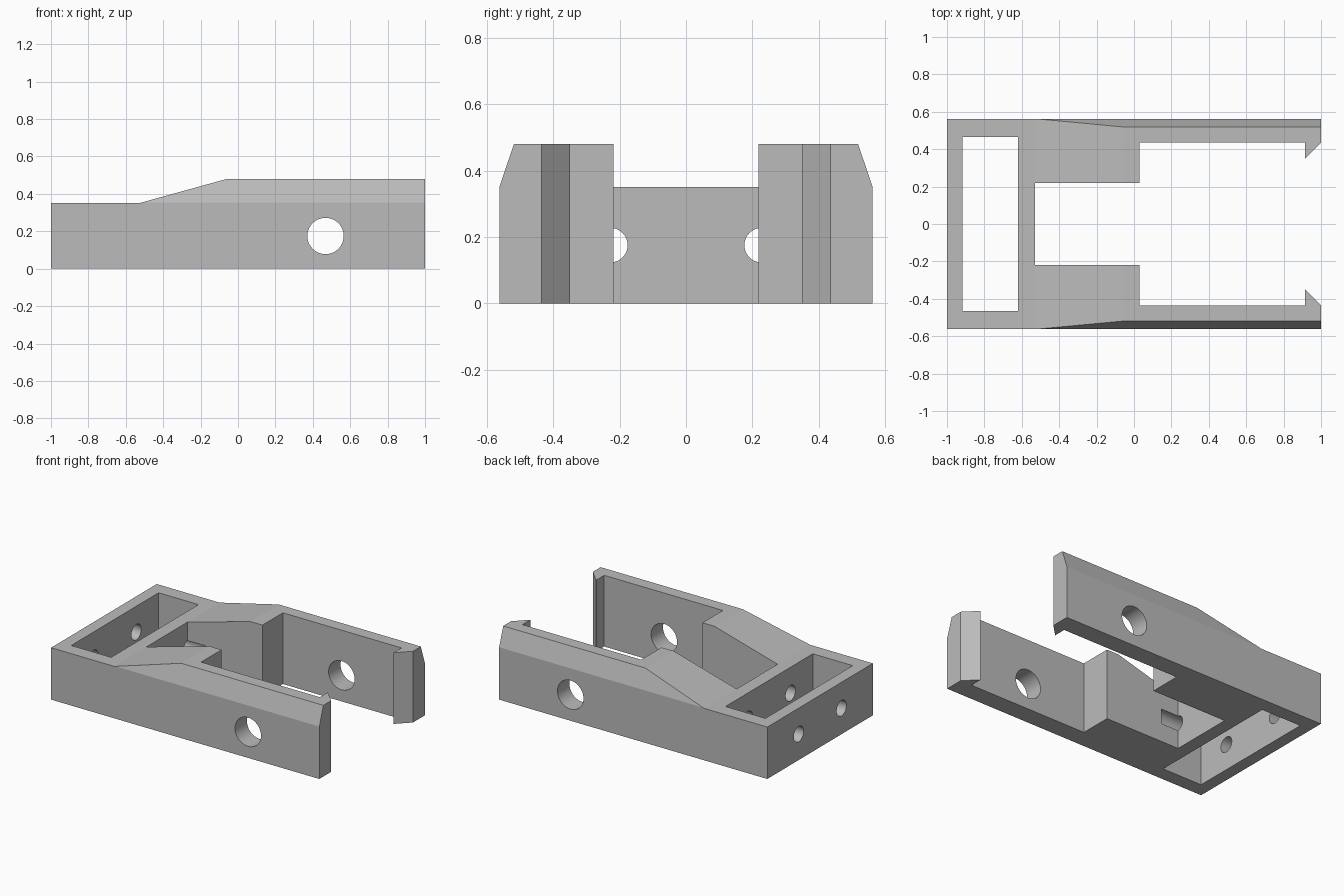
import bpy
import bmesh
from math import radians
from mathutils import Matrix, Vector

old = bpy.data.objects.get("Cube")
if old:
    bpy.data.objects.remove(old, do_unlink=True)

grey = bpy.data.materials.new("plain_grey")
grey.use_nodes = True
COLOR = (0.5, 0.5, 0.5, 1)
grey.diffuse_color = COLOR
grey.node_tree.nodes["Principled BSDF"].inputs["Base Color"].default_value = COLOR


def finish(name, bm):
    bmesh.ops.recalc_face_normals(bm, faces=bm.faces[:])
    mesh = bpy.data.meshes.new(name)
    bm.to_mesh(mesh)
    bm.free()
    mesh.materials.append(grey)
    obj = bpy.data.objects.new(name, mesh)
    bpy.context.collection.objects.link(obj)
    return obj


def prism(name, profile, place, start, end):
    """Extrude a 2D profile; place(a, b, t) maps it into space."""
    bm = bmesh.new()
    face = bm.faces.new([bm.verts.new(place(a, b, start)) for a, b in profile])
    moved = bmesh.ops.extrude_face_region(bm, geom=[face])["geom"]
    shift = Vector(place(0, 0, end)) - Vector(place(0, 0, start))
    bmesh.ops.translate(bm, vec=shift,
                        verts=[v for v in moved if isinstance(v, bmesh.types.BMVert)])
    return finish(name, bm)


def cylinder(name, radius, length, center, axis):
    bm = bmesh.new()
    turn = Matrix.Rotation(radians(90), 4, axis)
    bmesh.ops.create_cone(bm, cap_ends=True, segments=48, radius1=radius, radius2=radius,
                          depth=length, matrix=Matrix.Translation(center) @ turn)
    return finish(name, bm)


def plan(a, b, t):
    return (a, b, t)


def side(a, b, t):
    return (a, t, b)


def section(a, b, t):
    return (t, a, b)


# Forked bracket outline with thick shoulders and hooked arm tips
half = [(-0.53, 0.218), (0.03, 0.218), (0.03, 0.435), (0.915, 0.435),
        (0.915, 0.35), (1, 0.435), (1, 0.562), (-1, 0.562)]
outline = half + [(x, -y) for x, y in reversed(half)]
bracket = prism("forked_bracket", outline, plan, 0, 0.48)

# Sloping top, rear window and bolt holes
cutters = []
for s, label in ((1, "left"), (-1, "right")):
    bevel = [(0.607 * s, 0.22), (0.475 * s, 0.61), (0.8 * s, 0.61), (0.8 * s, 0.22)]
    cutters.append(prism(label + "_bevel_cutter", bevel, section, -1.2, 1.2))
    cutters.append(cylinder(label + "_bolt_cutter", 0.052, 0.8, (-0.8, 0.228 * s, 0.175), "Y"))
cutters.append(prism("slope_cutter", [(-1.2, 0.35), (-0.53, 0.35), (0.374, 0.6), (-1.2, 0.6)],
                     side, -0.7, 0.7))
cutters.append(prism("window_cutter", [(-0.918, -0.465), (-0.62, -0.465), (-0.62, 0.465),
                                       (-0.918, 0.465)], plan, -0.2, 0.7))
cutters.append(cylinder("arm_hole_cutter", 0.097, 1.6, (0.468, 0, 0.175), "X"))

bpy.ops.object.select_all(action="DESELECT")
bracket.select_set(True)
bpy.context.view_layer.objects.active = bracket
for cutter in cutters:
    cut = bracket.modifiers.new(cutter.name, "BOOLEAN")
    cut.operation = "DIFFERENCE"
    cut.solver = "EXACT"
    cut.object = cutter
    bpy.ops.object.modifier_apply(modifier=cut.name)
for cutter in cutters:
    bpy.data.objects.remove(cutter, do_unlink=True)

bpy.ops.object.shade_smooth_by_angle(angle=radians(15))
